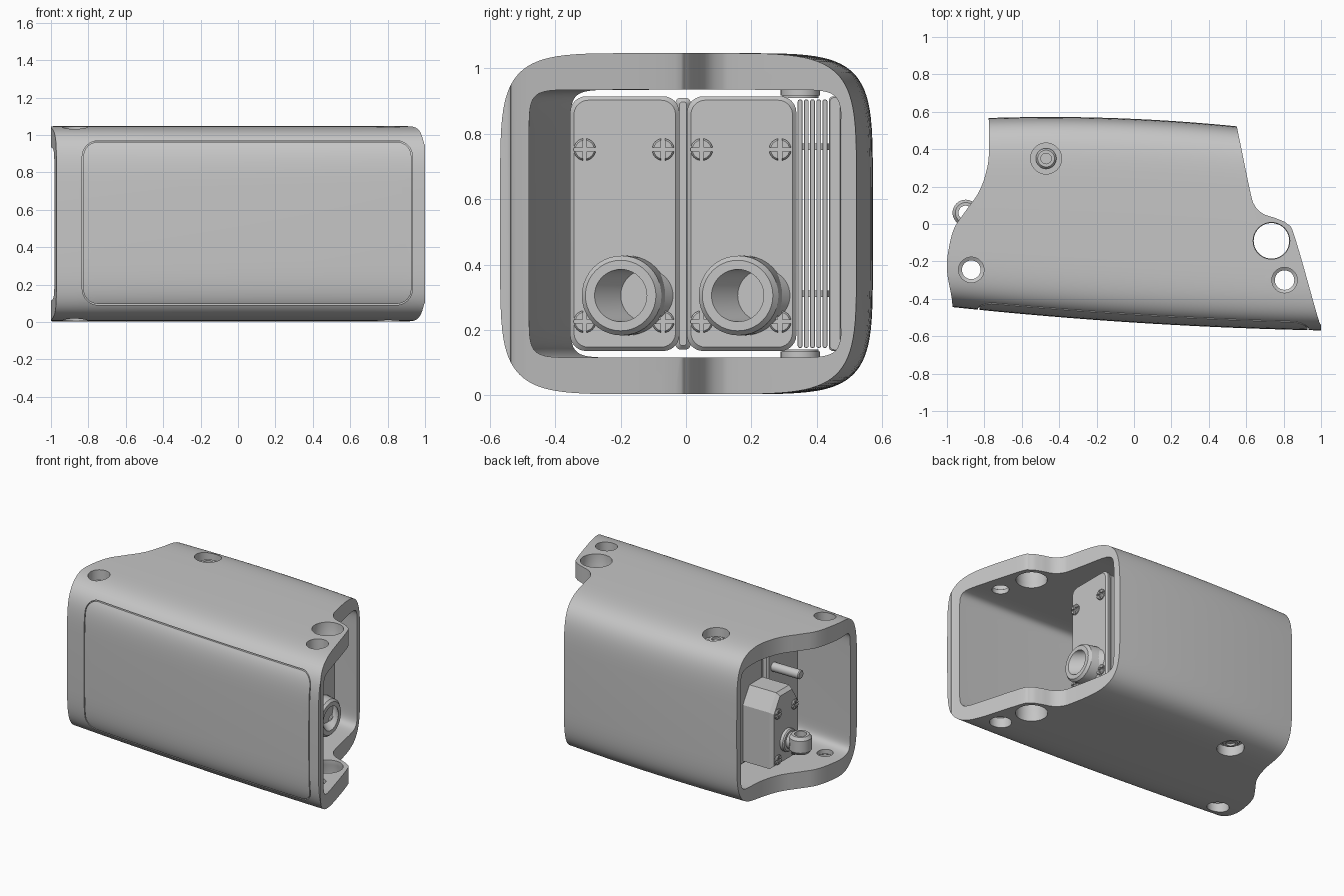
import bpy, bmesh, math
from mathutils import Vector

if "Cube" in bpy.data.objects:
    bpy.data.objects.remove(bpy.data.objects["Cube"])

grey = bpy.data.materials.new("satin grey")
grey.use_nodes = True
grey.diffuse_color = (0.56, 0.56, 0.56, 1)
next(n for n in grey.node_tree.nodes if n.type == 'BSDF_PRINCIPLED').inputs["Base Color"].default_value = (0.56, 0.56, 0.56, 1)


# ---------- helpers ----------
def loft(name, rings, cyclic=False):
    """Skin closed rings of points; cap the ends unless cyclic."""
    bm = bmesh.new()
    rows = [[bm.verts.new(p) for p in ring] for ring in rings]
    n = len(rows[0])
    pairs = list(zip(rows, rows[1:])) + ([(rows[-1], rows[0])] if cyclic else [])
    for a, b in pairs:
        for i in range(n):
            j = (i + 1) % n
            bm.faces.new((a[i], a[j], b[j], b[i]))
    if not cyclic:
        bm.faces.new(rows[0])
        bm.faces.new(rows[-1])
    bmesh.ops.recalc_face_normals(bm, faces=bm.faces)
    mesh = bpy.data.meshes.new(name)
    bm.to_mesh(mesh)
    bm.free()
    mesh.materials.append(grey)
    ob = bpy.data.objects.new(name, mesh)
    bpy.context.collection.objects.link(ob)
    return ob


def activate(ob):
    bpy.ops.object.select_all(action='DESELECT')
    ob.select_set(True)
    bpy.context.view_layer.objects.active = ob


def smooth(ob):
    activate(ob)
    bpy.ops.object.shade_smooth_by_angle(angle=math.radians(30))
    return ob


def cut(ob, tool, operation='DIFFERENCE'):
    activate(ob)
    mod = ob.modifiers.new("cut", 'BOOLEAN')
    mod.operation, mod.solver, mod.object = operation, 'EXACT', tool
    bpy.ops.object.modifier_apply(modifier=mod.name)
    bpy.data.objects.remove(tool)


def place(axis, a, u, v):
    return (a, u, v) if axis == 'x' else (u, v, a)


def turned(name, axis, u, v, profile, cyclic=False, seg=40):
    """Turn (radius, position, optional sideways shift) points about an axis through u, v."""
    turn = [2 * math.pi * i / seg for i in range(seg)]
    return loft(name, [[place(axis, a, u + sum(shift) + r * math.cos(t), v + r * math.sin(t)) for t in turn]
                       for r, a, *shift in profile], cyclic)


def rounded(cu, cv, hu, hv, r, seg=6, sub=1):
    """Rounded rectangle, with straight sides split into sub pieces."""
    pts = []
    for k, (su, sv) in enumerate(((1, 1), (-1, 1), (-1, -1), (1, -1))):
        for i in range(seg + 1):
            t = math.pi / 2 * (k + i / seg)
            pts.append(Vector((cu + su * (hu - r) + r * math.cos(t), cv + sv * (hv - r) + r * math.sin(t))))
    out = []
    for i, p in enumerate(pts):
        q = pts[(i + 1) % len(pts)]
        m = sub if i % (seg + 1) == seg else 1
        out += [p.lerp(q, j / m) for j in range(m)]
    return out


def block(name, x0, x1, y0, y1, z0, z1, r=0.04, chamfer=0.012):
    """Rounded block along x with chamfered ends."""
    rings = []
    for x, d in ((x0, chamfer), (x0 + chamfer, 0), (x1 - chamfer, 0), (x1, chamfer)):
        prof = rounded((y0 + y1) / 2, (z0 + z1) / 2, (y1 - y0) / 2 - d, (z1 - z0) / 2 - d, r - d / 2)
        rings.append([(x, p.x, p.y) for p in prof])
    return smooth(loft(name, rings))


def spline(pts, steps=5):
    """Catmull-Rom curve through the points."""
    P = [Vector(p) for p in pts]
    P = [P[0]] + P + [P[-1]]
    out = []
    for a, b, c, d in zip(P, P[1:], P[2:], P[3:]):
        for k in range(steps):
            t = k / steps
            out.append(0.5 * (2 * b + (c - a) * t + (2 * a - 5 * b + 4 * c - d) * t * t
                              + (3 * b - a - 3 * c + d) * t ** 3))
    return out + [P[-1]]


# ---------- housing ----------
MID, HALF, POWER = 0.525, 0.522, 5.7


def back(x):
    return 0.562 - 0.045 * x - 0.05 * x * x


def front(x):
    return -0.527 - 0.064 * x + 0.022 * x * x


def section(x, front_wall, back_wall, half, power):
    lo, hi = front(x) + front_wall, back(x) - back_wall
    ring = []
    for i in range(96):
        c, s = math.cos(math.pi * i / 48), math.sin(math.pi * i / 48)
        ring.append((x, (lo + hi) / 2 + (hi - lo) / 2 * math.copysign(abs(c) ** (2 / power), c),
                     MID + half * math.copysign(abs(s) ** (2 / power), s)))
    return ring


def tube(name, reach, *shape):
    return loft(name, [section(reach * (i / 12 - 1), *shape) for i in range(25)])


housing = tube("housing", 1.15, 0, 0, HALF, POWER)
cut(housing, tube("cavity", 1.2, 0.088, 0.045, 0.41, 15))

# End outlines seen in plan
right_end = [(0.51, 0.7), (0.55, 0.52), (0.62, 0.18), (0.645, 0.1), (0.69, 0.055), (0.76, 0.03),
             (0.82, 0), (0.86, -0.07), (0.98, -0.49), (1, -0.55), (1, -0.7)]
left_end = [(-0.97, -0.7), (-0.97, -0.44), (-1, -0.25), (-0.99, -0.13), (-0.96, -0.02),
            (-0.9, 0.07), (-0.83, 0.17), (-0.79, 0.28), (-0.775, 0.4), (-0.78, 0.7)]
plan = spline(right_end) + spline(left_end)
cut(housing, loft("plan", [[(p.x, p.y, z) for p in plan] for z in (-0.2, 1.3)]), 'INTERSECT')

# Through holes, the small ones with a deep counterbore
for x, y, r, rim in ((-0.87, -0.245, 0.05, 0.068), (0.735, -0.09, 0.095, 0.098), (0.805, -0.3, 0.052, 0.068)):
    cut(housing, turned("hole", 'z', x, y, [(rim, -0.2), (rim, 0.075), (r, 0.085),
                                            (r, 0.965), (rim, 0.975), (rim, 1.3)]))
# Screw pockets above and below
for z0, z1 in ((-0.2, 0.07), (0.985, 1.3)):
    cut(housing, turned("pocket", 'z', -0.47, 0.35, [(0.083, z0), (0.083, z1)]))

# Seam of the front panel
seam = []
for big, small in zip(rounded(0.05, 0.53, 0.883, 0.439, 0.085, 8, 12), rounded(0.05, 0.53, 0.877, 0.433, 0.079, 8, 12)):
    bulge = (1 - abs((big.y - MID) / HALF) ** POWER) ** (1 / POWER)
    mid, wide = (front(big.x) + back(big.x)) / 2, (back(big.x) - front(big.x)) / 2
    y = mid - wide * bulge + 0.025
    seam.append([(big.x, -0.8, big.y), (big.x, y, big.y), (small.x, y, small.y), (small.x, -0.8, small.y)])
cut(housing, loft("seam", seam, True))
smooth(housing)

# Mounting screws and their bosses
for label, s in (("upper", 1), ("lower", -1)):
    smooth(turned(label + "_mount_screw", 'z', -0.47, 0.35,
                  [(r, MID + s * a) for r, a in ((0.055, 0.385), (0.055, 0.47), (0.045, 0.482),
                                                 (0.028, 0.482), (0.028, 0.468))]))
    smooth(turned(label + "_mount_boss", 'z', -0.47, 0.35,
                  [(0.06, MID + s * 0.392), (0.06, MID + s * 0.42)]))


# ---------- actuators ----------
def screw(name, x, y, z, out):
    """Cross-slotted screw head facing along x."""
    head = turned(name, 'x', y, z, [(0.034, x - out * 0.02), (0.034, x + out * 0.008),
                                    (0.029, x + out * 0.014)], seg=24)
    for hy, hz in ((0.04, 0.006), (0.006, 0.04)):
        cut(head, loft("slot", [[(x + out * d, p.x, p.y) for p in rounded(y, z, hy, hz, 0.002, 1)]
                                for d in (0.003, 0.05)]))
    smooth(head)


def actuator(tag, y0, x_back, x_front):
    y1, yc = y0 + 0.335, y0 + 0.155
    block(tag + "_body", x_back + 0.04, x_front - 0.03, y0 + 0.008, y1 - 0.008, 0.143, 0.907)
    block(tag + "_end_plate", x_front - 0.04, x_front, y0, y1, 0.135, 0.915, 0.05)
    block(tag + "_rear_plate", x_back, x_back + 0.05, y0, y1, 0.135, 0.915, 0.05)
    # Collar with a slanted bore
    smooth(turned(tag + "_collar", 'x', yc, 0.305,
                  [(0.08, x_front - 0.005, 0.085), (0.08, x_front + 0.085, 0), (0.108, x_front + 0.085, 0),
                   (0.122, x_front + 0.07, 0.003), (0.122, x_front - 0.005, 0.022)], True))
    for i, (dy, z) in enumerate(((0.045, 0.752), (0.285, 0.752), (0.045, 0.225), (0.285, 0.225))):
        screw(f"{tag}_screw_{i + 1}", x_front, y0 + dy, z, 1)


actuator("front_actuator", -0.355, -0.6, 0.18)
actuator("rear_actuator", 0.003, -0.58, 0.5)
block("divider", -0.55, 0.12, -0.032, 0.014, 0.14, 0.91, 0.015)

# Gear case with a tapered top
case = [(-0.06, 0.16), (0.22, 0.16), (0.22, 0.54), (0.15, 0.65), (0.01, 0.65), (-0.06, 0.54)]
loft("gear_case", [[(x, 0.08 + (y - 0.08) * k, 0.4 + (z - 0.4) * k) for y, z in case]
                   for x, k in ((-0.56, 1), (-0.78, 1), (-0.805, 0.92))])
for i, (y, z) in enumerate(((-0.01, 0.52), (0.17, 0.52), (-0.01, 0.21), (0.17, 0.21))):
    screw(f"gear_case_screw_{i + 1}", -0.802, y, z, -1)
smooth(turned("guide_pin", 'x', -0.08, 0.69, [(0.03, -0.58), (0.03, -0.8), (0.024, -0.806)], seg=24))

# Push rod with its eye
smooth(turned("rod_bush", 'x', 0.07, 0.31, [(0.075, -0.79), (0.075, -0.825), (0.068, -0.832)]))
smooth(turned("push_rod", 'x', 0.065, 0.31, [(0.055, -0.8), (0.055, -0.86)]))
smooth(turned("rod_eye", 'z', -0.9, 0.06,
              [(0.038, 0.25), (0.038, 0.37), (0.055, 0.37), (0.07, 0.35), (0.07, 0.27), (0.055, 0.25)], True))

# Cooling fins beside the rear actuator
for i in range(5):
    y = 0.342 + 0.019 * i
    block(f"cooling_fin_{i + 1}", -0.35, 0.35, y, y + 0.0145, 0.145, 0.905, 0.006, 0.001)
block("fin_plate", -0.35, 0.35, 0.437, 0.475, 0.135, 0.915, 0.014, 0.004)
for i, z in enumerate((0.3, 0.75)):
    smooth(turned(f"fin_spacer_{i + 1}", 'z', 0, 0.395, [(0.045, z), (0.045, z + 0.02)], seg=24))
